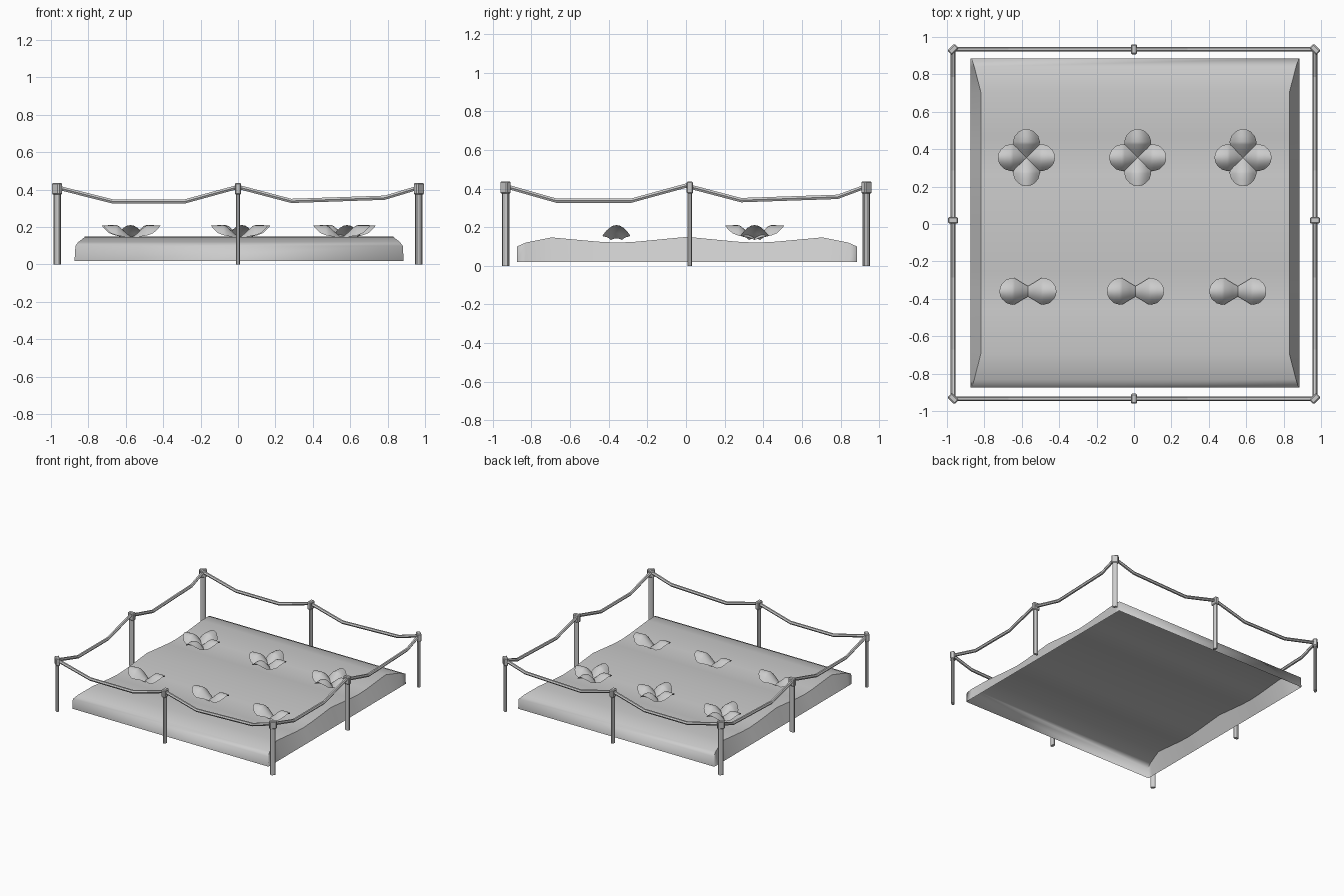
import bpy, bmesh, math
from mathutils import Matrix, Vector

if "Cube" in bpy.data.objects:
    bpy.data.objects.remove(bpy.data.objects["Cube"])

grey = bpy.data.materials.new("plain grey")
grey.use_nodes = True
grey.diffuse_color = (0.6, 0.6, 0.6, 1)
grey.node_tree.nodes["Principled BSDF"].inputs["Base Color"].default_value = (0.6, 0.6, 0.6, 1)


def finish(bm, name, smooth=True):
    mesh = bpy.data.meshes.new(name)
    for f in bm.faces:
        f.smooth = smooth
    bm.to_mesh(mesh)
    bm.free()
    mesh.materials.append(grey)
    obj = bpy.data.objects.new(name, mesh)
    bpy.context.collection.objects.link(obj)
    return obj


# Soil bed: an open shell with a rolling top; rows of (y, half width, z)
half = [(0.88, 0.88, 0.02), (0.88, 0.875, 0.10), (0.835, 0.86, 0.12), (0.70, 0.825, 0.147),
        (0.46, 0.825, 0.125), (0.36, 0.825, 0.12), (0.26, 0.825, 0.125)]
rows = [(-y, w, z) for y, w, z in half] + [(0, 0.825, 0.15)] + half[::-1]
bm = bmesh.new()
top = [[bm.verts.new((s * w + 0.006, y + 0.005, z)) for s in (-1, 1)] for y, w, z in rows]
base = [top[0]] + [[bm.verts.new((s * 0.88 + 0.006, r[0] + 0.005, 0.02)) for s in (-1, 1)]
                   for r in rows[2:-2]] + [top[-1]]
for a, b in zip(top, top[1:]):
    bm.faces.new((a[0], a[1], b[1], b[0]))
rims = top[1:-1]
for s in (0, 1):
    for i in range(len(rims) - 1):
        loop = [rims[i][s], rims[i + 1][s], base[i + 1][s], base[i][s]]
        loop = list(dict.fromkeys(loop))
        bm.faces.new(loop if s == 0 else loop[::-1])
        bm.edges.get((rims[i][s], rims[i + 1][s])).smooth = False
bmesh.ops.recalc_face_normals(bm, faces=bm.faces)
finish(bm, "soil_bed")


# Sprouts: arched, bent petals turned about the sprout centre
def petal_mesh(bm, turn, across=8):
    outline = [(0, 0.028, 0.142), (0.03, 0.045, 0.168), (0.07, 0.07, 0.205), (0.085, 0.072, 0.211),
               (0.115, 0.063, 0.21), (0.138, 0.042, 0.209), (0.148, 0.025, 0.208), (0.152, 0.004, 0.208)]
    grid = []
    for u, w, z in outline:
        line = []
        for j in range(across + 1):
            v = w * (2 * j / across - 1)
            line.append(bm.verts.new(turn @ Vector((u, v, z - 10.5 * v * v))))
        grid.append(line)
    for a, b in zip(grid, grid[1:]):
        for j in range(across):
            bm.faces.new((a[j], b[j], b[j + 1], a[j + 1]))


def sprout(name, x, y, petals):
    bm = bmesh.new()
    for k in range(petals):
        petal_mesh(bm, Matrix.Rotation(k * math.tau / petals, 4, 'Z'))
    finish(bm, name).location = (x, y, 0)


for i, x in enumerate((-0.575, 0.02, 0.583)):
    sprout(f"four_leaf_sprout_{i + 1}", x, 0.355, 4)
for i, x in enumerate((-0.567, 0.008, 0.555)):
    sprout(f"two_leaf_sprout_{i + 1}", x, -0.36, 2)


# Fence posts with block caps, the long side of each cap set by the angle
FX, FY = 0.967, 0.934


def post(name, x, y, angle):
    bm = bmesh.new()
    bmesh.ops.create_cone(bm, cap_ends=True, segments=8, radius1=0.5, radius2=0.5, depth=1)
    bmesh.ops.rotate(bm, verts=bm.verts, matrix=Matrix.Rotation(math.pi / 8, 3, 'Z'))
    bmesh.ops.scale(bm, vec=(0.042, 0.024, 0.39), verts=bm.verts)
    bmesh.ops.translate(bm, vec=(0, 0, 0.195), verts=bm.verts)
    cap = bmesh.ops.create_cube(bm, size=1)["verts"]
    bmesh.ops.scale(bm, vec=(0.054, 0.034, 0.062), verts=cap)
    bmesh.ops.translate(bm, vec=(0, 0, 0.405), verts=cap)
    edges = list({e for v in cap for e in v.link_edges})
    bmesh.ops.bevel(bm, geom=edges, offset=0.006, segments=1, affect='EDGES')
    obj = finish(bm, name, False)
    obj.location = (x, y, 0)
    obj.rotation_euler.z = angle


for sx in (-1, 1):
    for sy in (-1, 1):
        post(f"corner_post_{'left' if sx > 0 else 'right'}_{'back' if sy > 0 else 'front'}",
             sx * FX, sy * FY, -sx * sy * math.pi / 4)
for s, word in ((-1, "front"), (1, "back")):
    post(f"middle_post_{word}", 0, s * FY, math.pi / 2)
for s, word in ((-1, "right"), (1, "left")):
    post(f"middle_post_{word}", s * FX, 0.02, 0)


# Sagging rails: six-sided rods swept along (position, z)
def rail(name, place, end):
    sag = [(-end, 0.412), (-0.67, 0.337), (-0.285, 0.337), (0, 0.415),
           (0.285, 0.34), (0.785, 0.357), (end, 0.412)]
    bm = bmesh.new()
    rings = []
    for t, z in sag:
        centre = Vector(place(t)) + Vector((0, 0, z))
        side = Vector(place(0)).normalized()
        side = Vector((round(side.x), round(side.y), 0))
        rings.append([bm.verts.new(centre + 0.013 * (math.cos(a) * side + math.sin(a) * Vector((0, 0, 1))))
                      for a in (k * math.tau / 6 for k in range(6))])
    for a, b in zip(rings, rings[1:]):
        for k in range(6):
            n = (k + 1) % 6
            bm.faces.new((a[k], a[n], b[n], b[k]))
    bm.faces.new(rings[0])
    bm.faces.new(rings[-1])
    bmesh.ops.recalc_face_normals(bm, faces=bm.faces)
    finish(bm, name, False)


rail("front_rail", lambda t: (t, -FY, 0), FX)
rail("back_rail", lambda t: (t, FY, 0), FX)
rail("right_rail", lambda t: (-FX, t, 0), FY)
rail("left_rail", lambda t: (FX, t, 0), FY)
